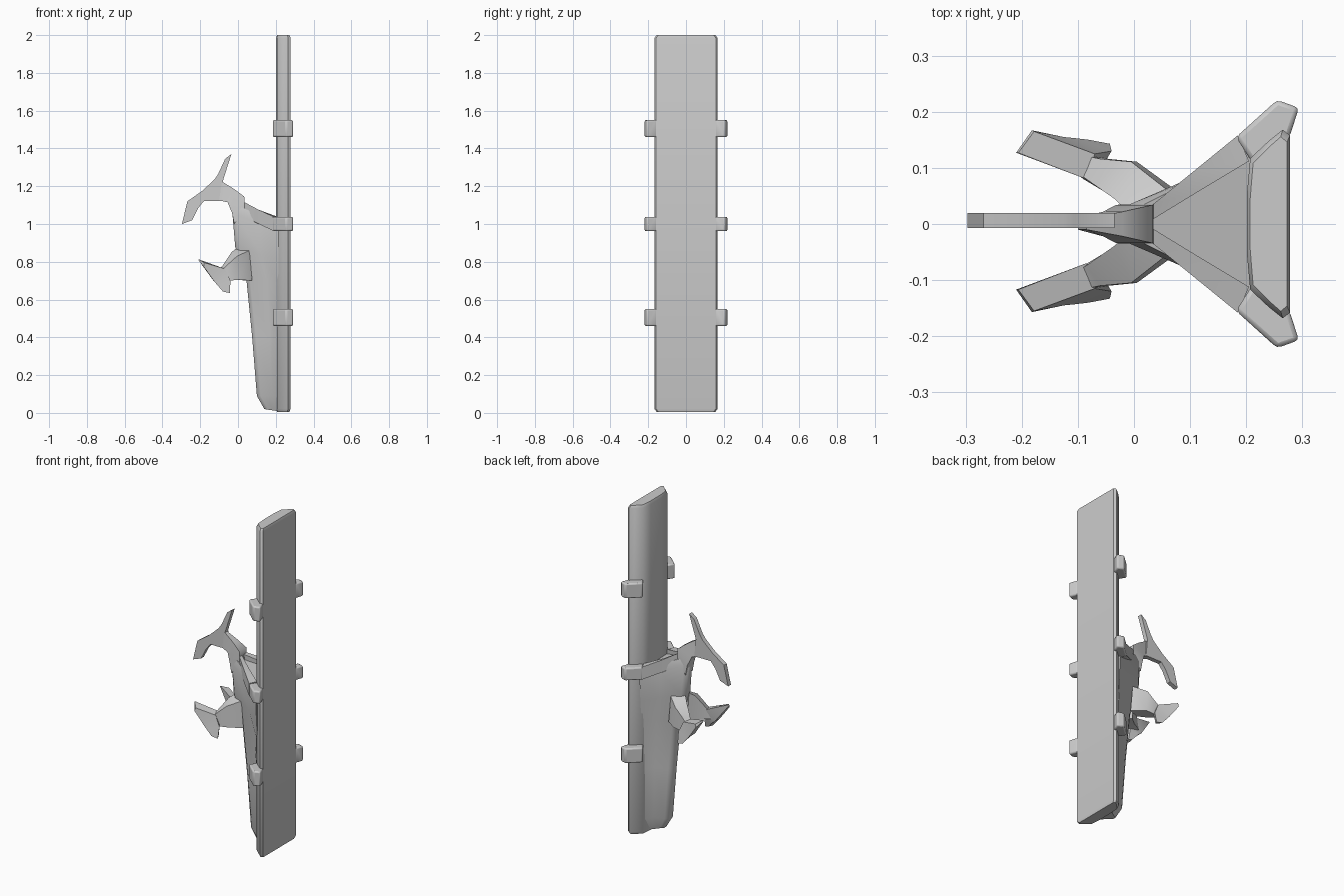
import bpy, bmesh


def loft(name, rings, angle=0.7, bevel=0):
    """Skin a list of equal-length rings and cap both ends."""
    bm = bmesh.new()
    loops = [[bm.verts.new(p) for p in ring] for ring in rings]
    n = len(loops[0])
    for a, b in zip(loops, loops[1:]):
        for i in range(n):
            j = (i + 1) % n
            bm.faces.new((a[i], a[j], b[j], b[i]))
    bm.faces.new(loops[0])
    bm.faces.new(loops[-1])
    bmesh.ops.recalc_face_normals(bm, faces=bm.faces)
    me = bpy.data.meshes.new(name)
    bm.to_mesh(me)
    bm.free()
    ob = bpy.data.objects.new(name, me)
    bpy.context.collection.objects.link(ob)
    if bevel:
        m = ob.modifiers.new("bevel", "BEVEL")
        m.width, m.segments = bevel, 2
    bpy.ops.object.select_all(action="DESELECT")
    ob.select_set(True)
    bpy.context.view_layer.objects.active = ob
    bpy.ops.object.shade_smooth_by_angle(angle=angle)
    return ob


def pair(name, rings, middle=0.0):
    """Build a part and its copy mirrored across y = middle."""
    loft(name + "_back", rings)
    loft(name + "_front", [[(x, 2 * middle - y, z) for x, y, z in r] for r in rings])


def both_sides(half):
    """Complete a half outline of (x, y, z) by reflecting it in y."""
    return half + [(x, -y, z) for x, y, z in reversed(half)]


# Long flat board with rounded edges
edge = [(0.278, 0.158), (0.265, 0.168), (0.24, 0.148), (0.207, 0.117), (0.201, 0.05)]


def board_ring(z, s):
    return both_sides([(0.242 + (x - 0.242) * s, y * (0.5 + s / 2), z) for x, y in edge])


loft("board", [board_ring(0.005, 0.85), board_ring(0.022, 1),
               board_ring(1.985, 1), board_ring(2.0, 0.85)])

# Six clips gripping the board edges
clip = [(0.182, 0.155), (0.255, 0.221), (0.294, 0.207), (0.277, 0.155), (0.21, 0.11)]
for k, (z, h) in enumerate([(0.505, 0.045), (1.0, 0.038), (1.505, 0.045)]):
    for side in (1, -1):
        loft("clip_%d_%s" % (k + 1, "back" if side > 0 else "front"),
             [[(x, side * y, zz) for x, y in clip] for zz in (z - h, z + h)], bevel=0.008)


# Tapered body running down to the base: keel x, keel half width, root half width
def body_ring(z, keel, kw, root, slope=0.0, waist=0.06):
    half = [(keel, kw * 0.5), (keel + 0.02, kw), ((keel + 0.2) / 2 + 0.03, waist), (0.215, root)]
    return both_sides([(x, y, z - slope * (x - keel)) for x, y in half])


loft("body", [body_ring(0.02, 0.14, 0.02, 0.10, 0.15, 0.05),
              body_ring(0.09, 0.10, 0.034, 0.115, 0.0, 0.055),
              body_ring(0.40, 0.075, 0.036, 0.115),
              body_ring(0.70, 0.045, 0.04, 0.12, 0.1, 0.065),
              body_ring(0.88, -0.015, 0.04, 0.13, 0.3, 0.075),
              body_ring(1.06, -0.03, 0.034, 0.14, 0.35, 0.088),
              body_ring(1.10, -0.012, 0.03, 0.14, 0.4, 0.088)], angle=0.9)

# Shoulder struts from the neck to the middle clips
pair("shoulder_strut", [
    [(0.0, 0.0, 1.05), (0.035, 0.036, 1.04), (0.035, 0.036, 1.115), (0.02, 0.0, 1.12)],
    [(0.11, 0.055, 1.0), (0.11, 0.097, 1.0), (0.11, 0.097, 1.075), (0.11, 0.055, 1.075)],
    [(0.205, 0.112, 0.965), (0.185, 0.158, 0.965), (0.185, 0.158, 1.04), (0.205, 0.112, 1.04)]])

# Neck joining the body to the top hook
neck = [((-0.10, 1.125), (-0.085, 1.225), 0.010), ((-0.055, 1.115), (-0.02, 1.185), 0.022),
        ((-0.032, 1.06), (0.033, 1.145), 0.034), ((-0.02, 1.0), (0.036, 1.08), 0.035)]
loft("neck", [[(a[0], -w, a[1]), (a[0], w, a[1]), (b[0], w, b[1]), (b[0], -w, b[1])]
              for a, b, w in neck], angle=0.9)

# Top hook: a thin curved blade, downward point to upward point
blade = [((-0.297, 1.0), (-0.243, 1.02)), ((-0.268, 1.12), (-0.21, 1.085)),
         ((-0.19, 1.175), (-0.18, 1.122)), ((-0.125, 1.235), (-0.07, 1.122)),
         ((-0.105, 1.265), (-0.08, 1.228)), ((-0.068, 1.345), (-0.035, 1.37))]
loft("top_hook", [[(a[0], -0.007, a[1]), (a[0], 0.02, a[1]),
                   (b[0], 0.02, b[1]), (b[0], -0.007, b[1])] for a, b in blade])

# Lower arms splaying out of the body
pair("arm", [
    [(0.075, 0.06, 0.70), (0.0, 0.02, 0.71), (-0.01, 0.02, 0.87), (0.06, 0.06, 0.86)],
    [(0.005, 0.111, 0.705), (-0.04, 0.05, 0.705), (-0.035, 0.045, 0.85), (-0.005, 0.111, 0.83)],
    [(-0.045, 0.116, 0.70), (-0.09, 0.08, 0.71), (-0.085, 0.08, 0.775), (-0.06, 0.116, 0.78)],
    [(-0.08, 0.125, 0.70), (-0.11, 0.095, 0.71), (-0.10, 0.09, 0.76), (-0.08, 0.12, 0.76)]],
    0.003)

# Two-pointed hooks at the arm ends
pair("arm_hook", [
    [(-0.182, 0.167, 0.775), (-0.21, 0.127, 0.81), (-0.206, 0.127, 0.812), (-0.178, 0.165, 0.795)],
    [(-0.125, 0.155, 0.695), (-0.13, 0.10, 0.70), (-0.085, 0.08, 0.768), (-0.07, 0.125, 0.763)],
    [(-0.105, 0.153, 0.672), (-0.105, 0.10, 0.68), (-0.055, 0.105, 0.705), (-0.04, 0.13, 0.70)],
    [(-0.08, 0.15, 0.643), (-0.08, 0.118, 0.65), (-0.053, 0.12, 0.64), (-0.043, 0.143, 0.634)]],
    0.005)
